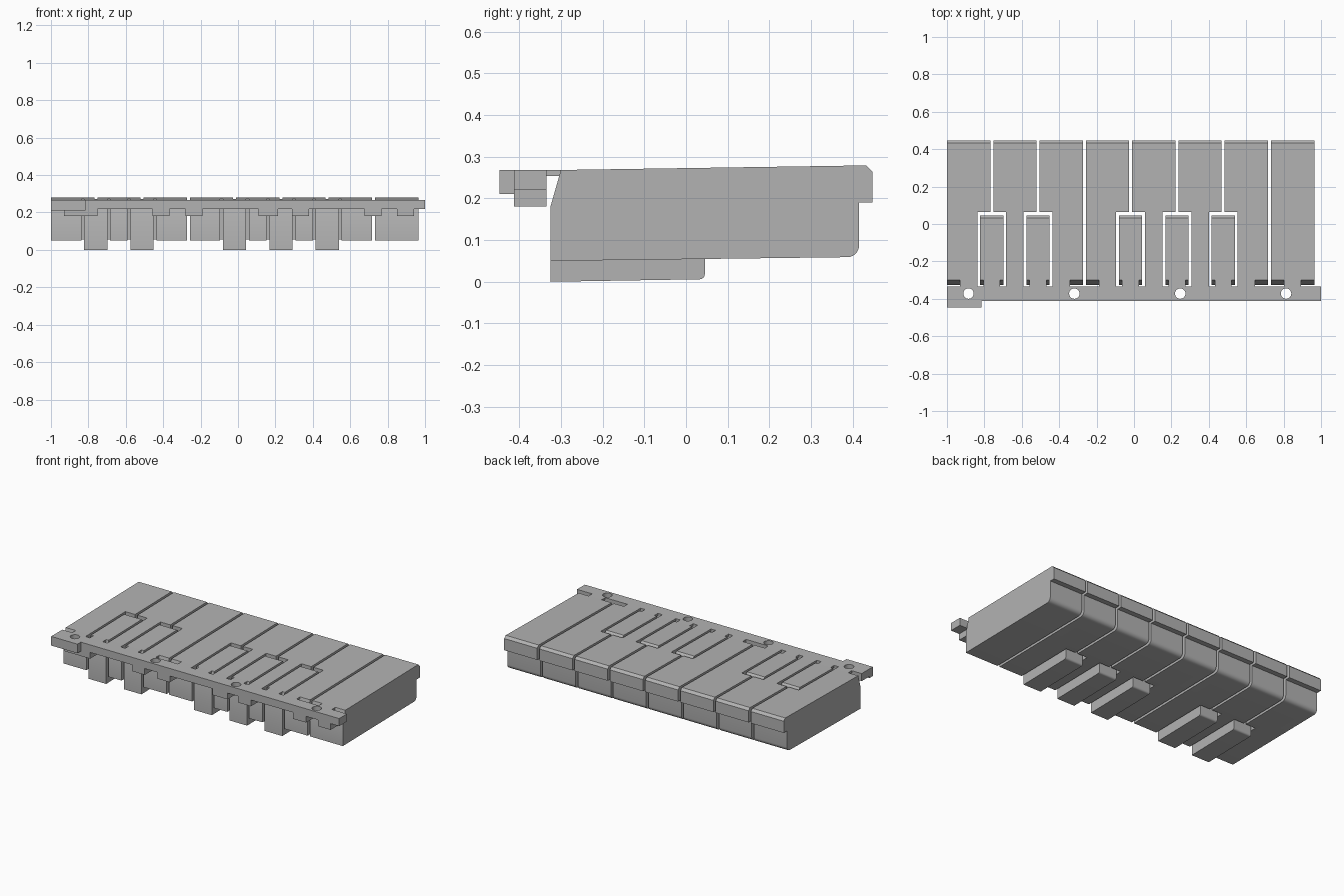
import bpy
import bmesh
import math
from mathutils import Vector

cube = bpy.data.objects.get("Cube")
if cube:
    bpy.data.objects.remove(cube, do_unlink=True)

grey = bpy.data.materials.new("plain grey plastic")
grey.use_nodes = True
GREY = (0.45, 0.45, 0.45, 1)
grey.diffuse_color = GREY
grey.node_tree.nodes["Principled BSDF"].inputs["Base Color"].default_value = GREY


def prism(name, points, direction):
    """Extrude a closed 3D outline along a direction."""
    bm = bmesh.new()
    face = bm.faces.new([bm.verts.new(p) for p in points])
    out = bmesh.ops.extrude_face_region(bm, geom=[face])
    moved = [v for v in out["geom"] if isinstance(v, bmesh.types.BMVert)]
    bmesh.ops.translate(bm, verts=moved, vec=Vector(direction))
    bmesh.ops.recalc_face_normals(bm, faces=bm.faces)
    mesh = bpy.data.meshes.new(name)
    bm.to_mesh(mesh)
    bm.free()
    obj = bpy.data.objects.new(name, mesh)
    obj.data.materials.append(grey)
    bpy.context.collection.objects.link(obj)
    return obj


def side_prism(name, x0, x1, profile):
    return prism(name, [(x0, y, z) for y, z in profile], (x1 - x0, 0, 0))


def box(name, x0, x1, y0, y1, z0, z1):
    return side_prism(name, x0, x1, [(y0, z0), (y1, z0), (y1, z1), (y0, z1)])


def cut(obj, cutter):
    mod = obj.modifiers.new("cut", 'BOOLEAN')
    mod.operation = 'DIFFERENCE'
    mod.solver = 'EXACT'
    mod.object = cutter
    bpy.context.view_layer.objects.active = obj
    bpy.ops.object.modifier_apply(modifier=mod.name)
    bpy.data.objects.remove(cutter, do_unlink=True)


def smooth(obj):
    bpy.ops.object.select_all(action='DESELECT')
    obj.select_set(True)
    bpy.context.view_layer.objects.active = obj
    bpy.ops.object.shade_smooth_by_angle(angle=math.radians(25))


def arc(cy, cz, r, steps=6):
    """Rounded lower corner from straight down to straight back."""
    angles = [-math.pi / 2 + math.pi / 2 * i / steps for i in range(steps + 1)]
    return [(cy + r * math.cos(a), cz + r * math.sin(a)) for a in angles]


PITCH = 0.2475
GAP = 0.016
TOP = 0.268
HINGE_Z = 0.254
SHARP_SEAMS = [1, 2, 4, 5, 6]
NOTCH = 0.077

wide_profile = [(-0.325, 0.05)] + arc(0.387, 0.087, 0.028) + [
    (0.415, 0.19), (0.447, 0.19), (0.447, 0.264), (0.432, 0.279),
    (-0.30, TOP), (-0.325, 0.18)]
narrow_profile = [(-0.325, 0)] + arc(0.033, 0.018, 0.012) + [
    (0.045, 0.259), (0.032, 0.273), (-0.30, TOP), (-0.325, 0.18)]


def seam(i):
    return -1 + PITCH * i - GAP / 2


# Wide keys, notched around the narrow ones, each with a thin hinge
for i in range(8):
    x0, x1 = seam(i) + GAP / 2, seam(i + 1) - GAP / 2
    key = side_prism(f"wide_key_{i + 1}", x0, x1, wide_profile)
    h0, h1 = x0 + 0.07, x1 - 0.07
    for s in (i, i + 1):
        if s in SHARP_SEAMS:
            c = seam(s)
            cut(key, box("notch_cutter", c - NOTCH, c + NOTCH, -0.5, 0.065, -0.1, 0.5))
            if s == i:
                h0 = c + NOTCH
            else:
                h1 = c - NOTCH
    smooth(key)
    box(f"wide_key_hinge_{i + 1}", h0, h1, -0.337, -0.298, HINGE_Z, TOP)

# Narrow keys, hanging lower
for s in SHARP_SEAMS:
    c = seam(s)
    smooth(side_prism(f"narrow_key_{s}", c - 0.062, c + 0.062, narrow_profile))
    box(f"narrow_key_hinge_{s}", c - 0.045, c + 0.045, -0.337, -0.298, HINGE_Z, TOP)

# Mounting rail with teeth below and screw holes
teeth = [(-0.93, -0.75), (-0.457, -0.366), (-0.28, -0.19), (0.11, 0.215),
         (0.29, 0.38), (0.676, 0.767), (0.85, 0.94)]
outline = [(-1, TOP), (-1, 0.22)]
for a, b in teeth:
    outline += [(a, 0.22), (a, 0.18), (b, 0.18), (b, 0.22)]
outline += [(1, 0.22), (1, TOP)]
rail = prism("mounting_rail", [(x, -0.413, z) for x, z in outline], (0, 0.078, 0))
for k in range(4):
    cx = -0.885 + 0.566 * k
    ring = [(cx + 0.028 * math.cos(t * math.tau / 24),
             -0.372 + 0.028 * math.sin(t * math.tau / 24), 0.1) for t in range(24)]
    cut(rail, prism("hole_cutter", ring, (0, 0, 0.3)))
smooth(rail)

# End tab in front of the rail
box("rail_tab", -1, -0.815, -0.447, -0.413, 0.21, TOP)
